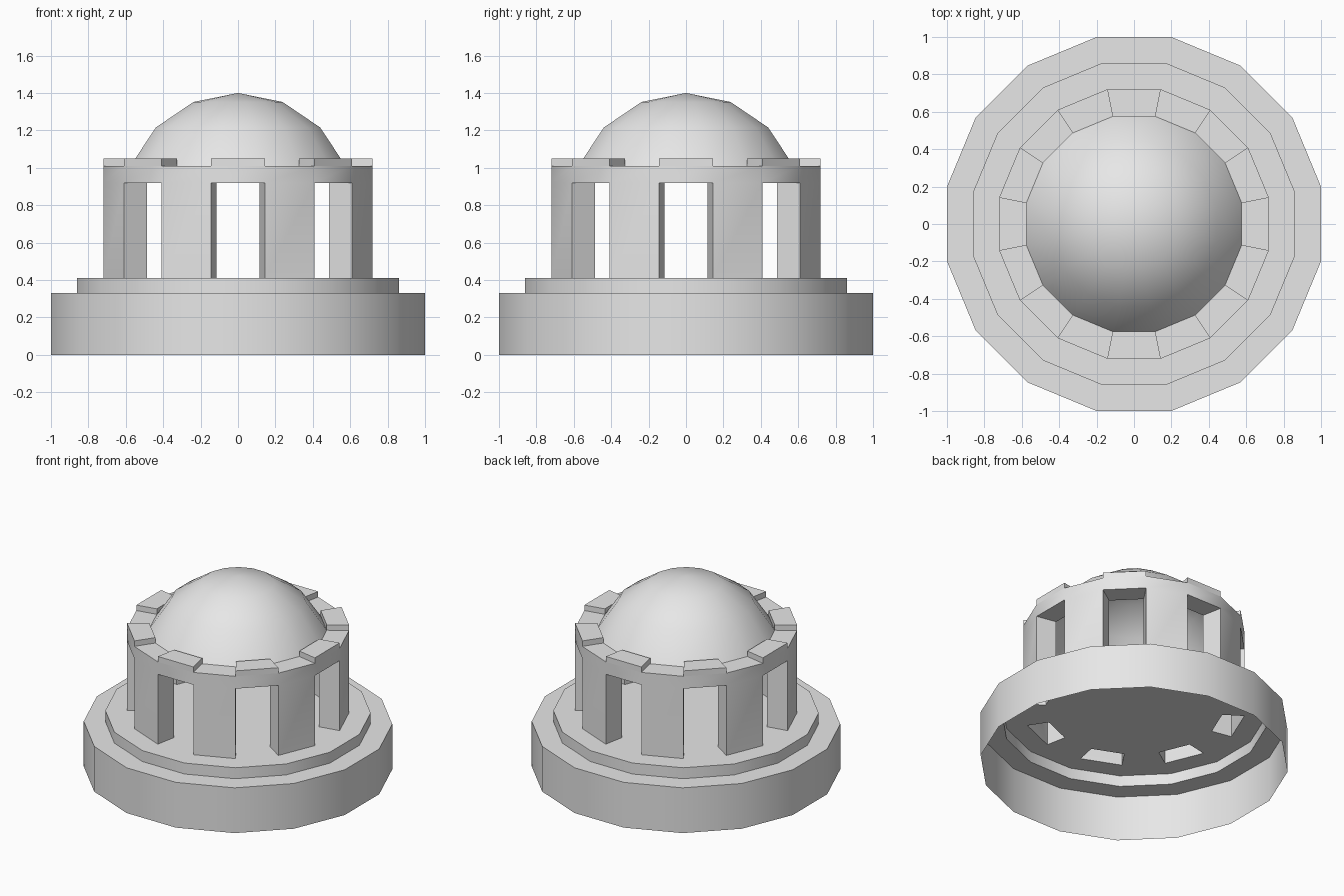
import bpy, bmesh
from math import cos, sin, pi, radians

SIDES = 16
FLAT = cos(pi / SIDES)                      # apothem / corner radius
R_BASE, R_STEP, R_OUT, R_IN = 1.0, 0.86, 0.72, 0.575
Z_BASE, Z_FLOOR, Z_LINTEL, Z_RING, Z_MERLON, Z_TOP = 0.33, 0.41, 0.92, 1.01, 1.05, 1.40

cube = bpy.data.objects.get("Cube")
if cube:
    bpy.data.objects.remove(cube, do_unlink=True)

stone = bpy.data.materials.new("grey_stone")
stone.use_nodes = True
GREY = (0.8, 0.8, 0.8, 1)
stone.diffuse_color = GREY
stone.node_tree.nodes["Principled BSDF"].inputs["Base Color"].default_value = GREY


def face(bm, *points):
    """Face from (apothem, corner index, height) points."""
    verts = []
    for r, k, z in points:
        a = (k - 0.5) * 2 * pi / SIDES
        verts.append(bm.verts.new((r / FLAT * cos(a), r / FLAT * sin(a), z)))
    bm.faces.new(verts)


def band(bm, k, low, high):
    """Side k of a surface running from (r, z) low to (r, z) high, facing outward."""
    (r0, z0), (r1, z1) = low, high
    face(bm, (r0, k, z0), (r0, k + 1, z0), (r1, k + 1, z1), (r1, k, z1))


def block(bm, k, z0, z1):
    """Four walls of a hollow wedge on side k of the drum."""
    band(bm, k, (R_OUT, z0), (R_OUT, z1))
    band(bm, k, (R_IN, z1), (R_IN, z0))
    for c, (a, b) in ((k, (R_IN, R_OUT)), (k + 1, (R_OUT, R_IN))):
        face(bm, (a, c, z0), (b, c, z0), (b, c, z1), (a, c, z1))


def finish(bm, name):
    bmesh.ops.remove_doubles(bm, verts=bm.verts, dist=1e-4)
    mesh = bpy.data.meshes.new(name)
    bm.to_mesh(mesh)
    bm.free()
    mesh.materials.append(stone)
    obj = bpy.data.objects.new(name, mesh)
    bpy.context.collection.objects.link(obj)
    bpy.ops.object.select_all(action='DESELECT')
    obj.select_set(True)
    bpy.context.view_layer.objects.active = obj
    bpy.ops.object.shade_smooth_by_angle(angle=radians(30))


# Stepped plinth: a thin shell, open underneath
bm = bmesh.new()
profile = [(R_BASE, 0), (R_BASE, Z_BASE), (R_STEP, Z_BASE), (R_STEP, Z_FLOOR), (R_OUT, Z_FLOOR)]
for k in range(SIDES):
    for low, high in zip(profile, profile[1:]):
        band(bm, k, low, high)
    if k % 2 == 0:                          # floor of the openings
        band(bm, k, (R_OUT, Z_FLOOR), (R_IN, Z_FLOOR))
face(bm, *[(R_IN, k, Z_FLOOR) for k in range(SIDES)])
finish(bm, "plinth")

# Drum: hollow pillars on odd sides, joined by a ring above the openings
bm = bmesh.new()
for k in range(SIDES):
    if k % 2:
        block(bm, k, Z_FLOOR, Z_LINTEL)
    else:
        band(bm, k, (R_IN, Z_LINTEL), (R_OUT, Z_LINTEL))
    band(bm, k, (R_OUT, Z_LINTEL), (R_OUT, Z_RING))
    band(bm, k, (R_OUT, Z_RING), (R_IN, Z_RING))
    band(bm, k, (R_IN, Z_RING), (R_IN, Z_LINTEL))
finish(bm, "drum")

# Low blocks on the ring, one above each opening
bm = bmesh.new()
for k in range(0, SIDES, 2):
    block(bm, k, Z_RING, Z_MERLON)
    band(bm, k, (R_OUT, Z_MERLON), (R_IN, Z_MERLON))
finish(bm, "parapet_blocks")

# Dome: spherical cap in three rows, closing to a point
bm = bmesh.new()
R_DOME = (Z_TOP - Z_RING) / (1 - cos(3 * pi / 8))
rows = [(R_IN * sin(t * pi / 8) / sin(3 * pi / 8), Z_TOP - R_DOME * (1 - cos(t * pi / 8)))
        for t in (3, 2, 1)]
for k in range(SIDES):
    for low, high in zip(rows, rows[1:]):
        band(bm, k, low, high)
    r, z = rows[-1]
    face(bm, (r, k, z), (r, k + 1, z), (0, k, Z_TOP))
finish(bm, "dome")
